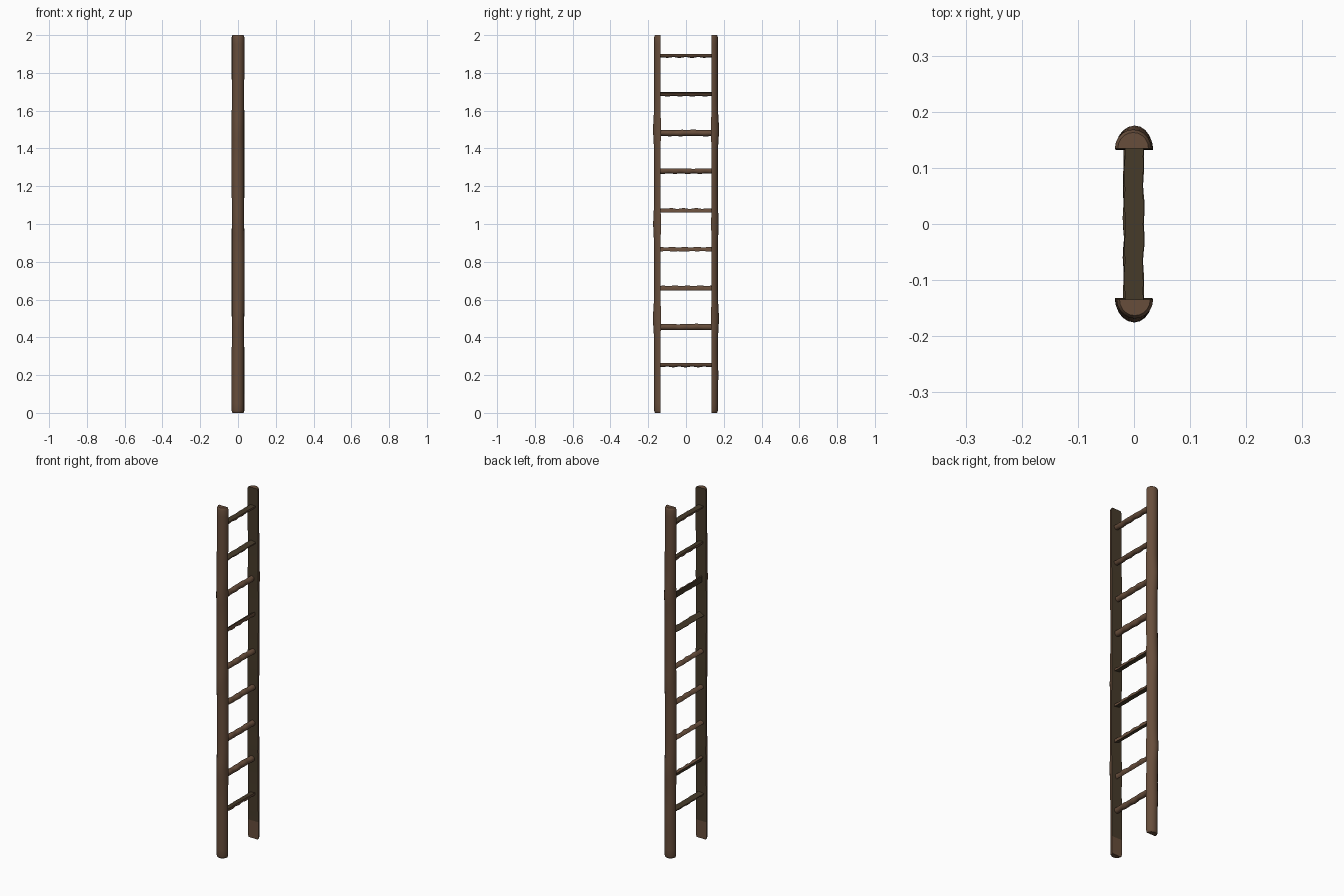
import bpy, bmesh, math, random
from mathutils import Matrix, Vector

if "Cube" in bpy.data.objects:
    bpy.data.objects.remove(bpy.data.objects["Cube"])

random.seed(4)


def material(name, rgb):
    m = bpy.data.materials.new(name)
    m.diffuse_color = (*rgb, 1)
    m.use_nodes = True
    m.node_tree.nodes["Principled BSDF"].inputs["Base Color"].default_value = m.diffuse_color
    return m


BARK = material("brown bark", (0.135, 0.075, 0.044))
SPLIT = material("dark split wood", (0.062, 0.043, 0.023))
SEG = 10


def half_log(name, stations, matrix, bare_until=-1):
    """Loft half-round sections along local z; flat side lies on y = 0.
    Each station is (z, x shift, half width, depth, base y)."""
    bm = bmesh.new()
    rings = []
    for z, sx, w, d, base in stations:
        ring = [bm.verts.new((sx + w * math.cos(math.pi * i / SEG),
                              base + d * math.sin(math.pi * i / SEG), z))
                for i in range(SEG + 1)]
        rings.append(ring)
    n = SEG + 1
    for k, (a, b) in enumerate(zip(rings, rings[1:])):
        for i in range(n):
            j = (i + 1) % n
            f = bm.faces.new((a[i], a[j], b[j], b[i]))
            # the flat split side is darker
            if i == SEG and stations[k][0] > bare_until:
                f.material_index = 1
    bm.faces.new(rings[0][::-1])
    bm.faces.new(rings[-1])
    bmesh.ops.recalc_face_normals(bm, faces=bm.faces)
    me = bpy.data.meshes.new(name)
    bm.to_mesh(me)
    bm.free()
    me.materials.append(BARK)
    me.materials.append(SPLIT)
    ob = bpy.data.objects.new(name, me)
    ob.matrix_world = matrix
    bpy.context.collection.objects.link(ob)
    bpy.context.view_layer.objects.active = ob
    ob.select_set(True)
    bpy.ops.object.shade_smooth_by_angle(angle=math.radians(40))
    ob.select_set(False)
    return ob


# Side rails: half logs with knots swelling outward, rounded ends
def rail(name, knots, turn):
    st = []
    zs = [0, 0.004, 0.012] + [0.05 * i for i in range(1, 40)] + [1.988, 1.996, 2]
    for z in zs:
        edge = min(z, 2 - z)
        s = 1 - 0.16 * max(0, 1 - edge / 0.012) ** 2
        swell = sum(h * math.exp(-((z - c) / 0.07) ** 2) for c, h in knots)
        shift = 0.0015 * math.sin(5 * z + 1)
        st.append((z, shift, 0.0325 * s, (0.0335 + swell) * s,
                   0.135 - 0.3 * swell))
    half_log(name, st, Matrix.Rotation(turn, 4, 'Z'), bare_until=0.09)


rail("back_rail", [(1.5, 0.010), (1.0, 0.006), (0.5, 0.009), (0.2, 0.004)], 0)
rail("front_rail", [(1.5, 0.009), (1.0, 0.008), (0.5, 0.010)], math.pi)

# Rungs: thinner half logs, each rolled differently about its length
ROLLS = [170, 60, 20, 10, 10, 150, 90, 190, 180]
for k, roll in enumerate(ROLLS):
    phase = random.uniform(0, 6)
    st = []
    for i in range(29):
        y = -0.142 + 0.284 * i / 28
        fade = 1 - (y / 0.142) ** 4
        bump = 0.0022 * fade * math.sin(95 * y + phase)
        st.append((y, 0.0008 * math.sin(40 * y + phase), 0.0165 + 0.4 * bump,
                   0.019 + bump, -0.009))
    # local z -> world y, local y (round side) -> world z
    frame = Matrix(((1, 0, 0, 0), (0, 0, 1, 0), (0, 1, 0, 0), (0, 0, 0, 1)))
    frame = Matrix.Rotation(math.radians(roll), 4, 'Y') @ frame
    half_log(f"rung_{k + 1}", st,
             Matrix.Translation((0, 0, 0.253 + 0.2048 * k)) @ Matrix.Rotation(0, 4, 'X')
             @ Matrix.Rotation(math.radians(roll), 4, 'Y')
             @ Matrix.Rotation(math.radians(90), 4, 'X'))
